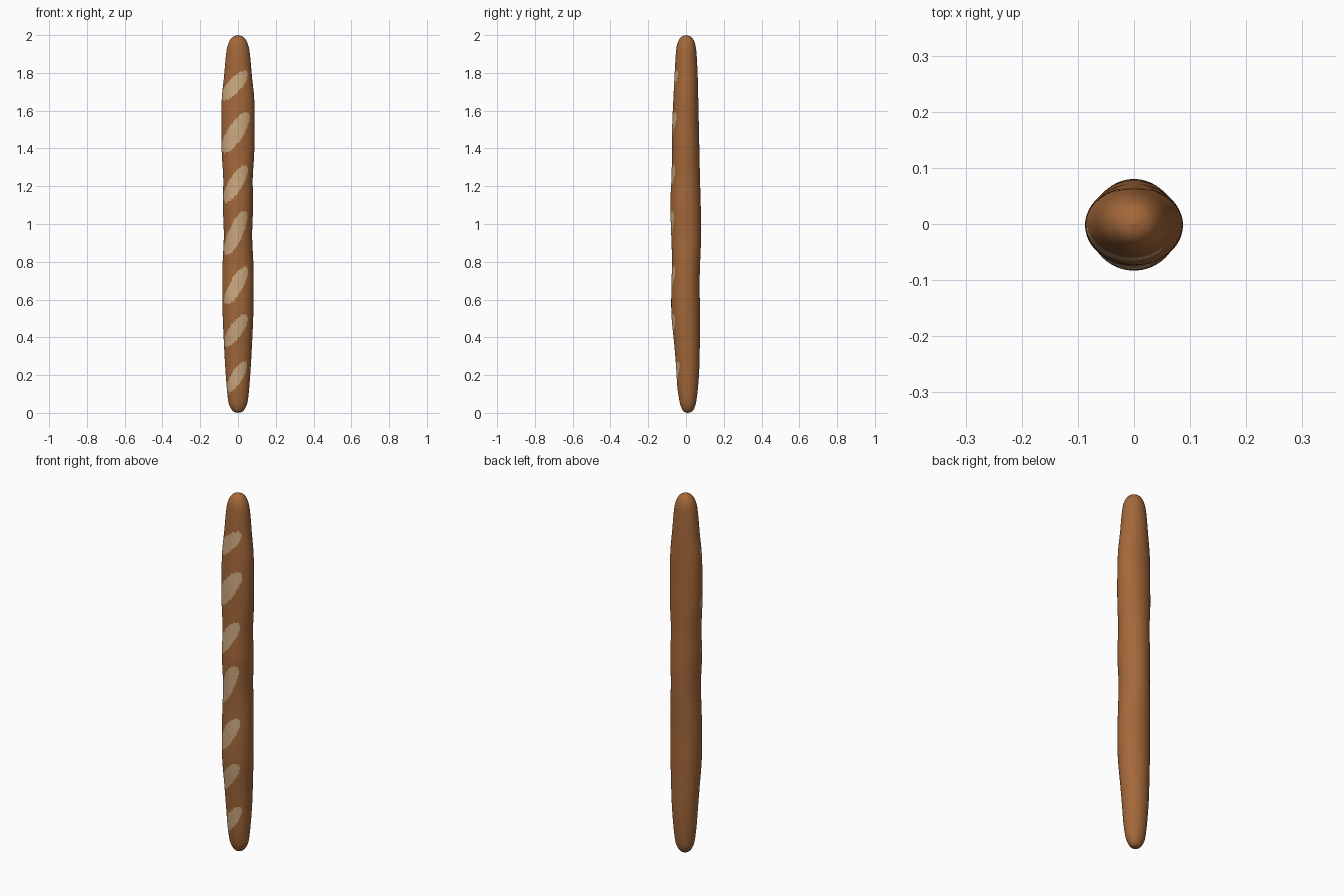
import bpy, bmesh, math
from mathutils import Vector

if "Cube" in bpy.data.objects:
    bpy.data.objects.remove(bpy.data.objects["Cube"])

def material(name, col):
    m = bpy.data.materials.new(name)
    m.diffuse_color = (*col, 1)
    m.use_nodes = True
    m.node_tree.nodes["Principled BSDF"].inputs["Base Color"].default_value = m.diffuse_color
    return m

# loaf profile: z, half width in x, front y, back y
PROFILE = [
    (0.0, 0.0, 0.01, 0.01), (0.006, 0.022, -0.011, 0.030),
    (0.025, 0.038, -0.023, 0.044), (0.06, 0.051, -0.034, 0.054),
    (0.14, 0.060, -0.046, 0.064), (0.25, 0.068, -0.053, 0.071),
    (0.36, 0.074, -0.062, 0.073), (0.52, 0.081, -0.077, 0.074),
    (0.68, 0.083, -0.077, 0.072), (0.80, 0.081, -0.074, 0.075),
    (0.94, 0.075, -0.078, 0.080), (1.10, 0.080, -0.083, 0.078),
    (1.24, 0.078, -0.077, 0.074), (1.38, 0.086, -0.074, 0.071),
    (1.52, 0.087, -0.073, 0.068), (1.66, 0.086, -0.067, 0.065),
    (1.78, 0.074, -0.061, 0.062), (1.90, 0.063, -0.054, 0.056),
    (1.95, 0.053, -0.047, 0.049), (1.98, 0.038, -0.034, 0.037),
    (1.994, 0.021, -0.019, 0.021), (2.0, 0.0, 0.0, 0.0)]

# slashes: left x, right x, low z, high z
SLASHES = [
    (-0.090, 0.053, 1.655, 1.812), (-0.090, 0.062, 1.375, 1.592),
    (-0.079, 0.053, 1.115, 1.312), (-0.074, 0.050, 0.835, 1.072),
    (-0.072, 0.054, 0.575, 0.775), (-0.077, 0.052, 0.350, 0.522),
    (-0.062, 0.048, 0.110, 0.272)]

def spline(t):
    i = min(int(t), len(PROFILE) - 2)
    f = t - i
    p = [Vector(PROFILE[max(0, min(len(PROFILE) - 1, i + k))]) for k in (-1, 0, 1, 2)]
    return 0.5 * (2 * p[1] + (p[2] - p[0]) * f
                  + (2 * p[0] - 5 * p[1] + 4 * p[2] - p[3]) * f * f
                  + (3 * p[1] - p[0] - 3 * p[2] + p[3]) * f ** 3)

def in_slash(c):
    # tilted ovals, only on the front half
    if c.y > -0.004:
        return False
    for x0, x1, z0, z1 in SLASHES:
        s = (c.x - (x0 + x1) / 2) / ((x1 - x0) / 2)
        h = (z1 - z0) / 2
        if abs(s) < 1 and abs(c.z - (z0 + z1) / 2 - 0.76 * h * s) < 0.65 * h * math.sqrt(1 - s * s):
            return True
    return False

SIDES, STEPS = 80, 14
bm = bmesh.new()
rings = []
last = (len(PROFILE) - 1) * STEPS
# body rings
for k in range(1, last):
    z, w, yf, yb = spline(k / STEPS)
    yc, d = (yf + yb) / 2, (yb - yf) / 2
    rings.append([bm.verts.new((w * math.cos(2 * math.pi * j / SIDES),
                                yc + d * math.sin(2 * math.pi * j / SIDES), z))
                  for j in range(SIDES)])
for a, b in zip(rings, rings[1:]):
    for j in range(SIDES):
        n = (j + 1) % SIDES
        bm.faces.new((a[j], a[n], b[n], b[j]))
# rounded ends close to a point
low, high = bm.verts.new((0, 0.01, 0)), bm.verts.new((0, 0, 2))
for j in range(SIDES):
    n = (j + 1) % SIDES
    bm.faces.new((low, rings[0][n], rings[0][j]))
    bm.faces.new((high, rings[-1][j], rings[-1][n]))
for f in bm.faces:
    f.smooth = True
    f.material_index = int(in_slash(f.calc_center_median()))
bm.normal_update()

mesh = bpy.data.meshes.new("bread_loaf")
bm.to_mesh(mesh)
bm.free()
mesh.materials.append(material("brown crust", (0.37, 0.138, 0.042)))
mesh.materials.append(material("pale crumb", (0.60, 0.40, 0.215)))
bpy.context.collection.objects.link(bpy.data.objects.new("bread_loaf", mesh))
